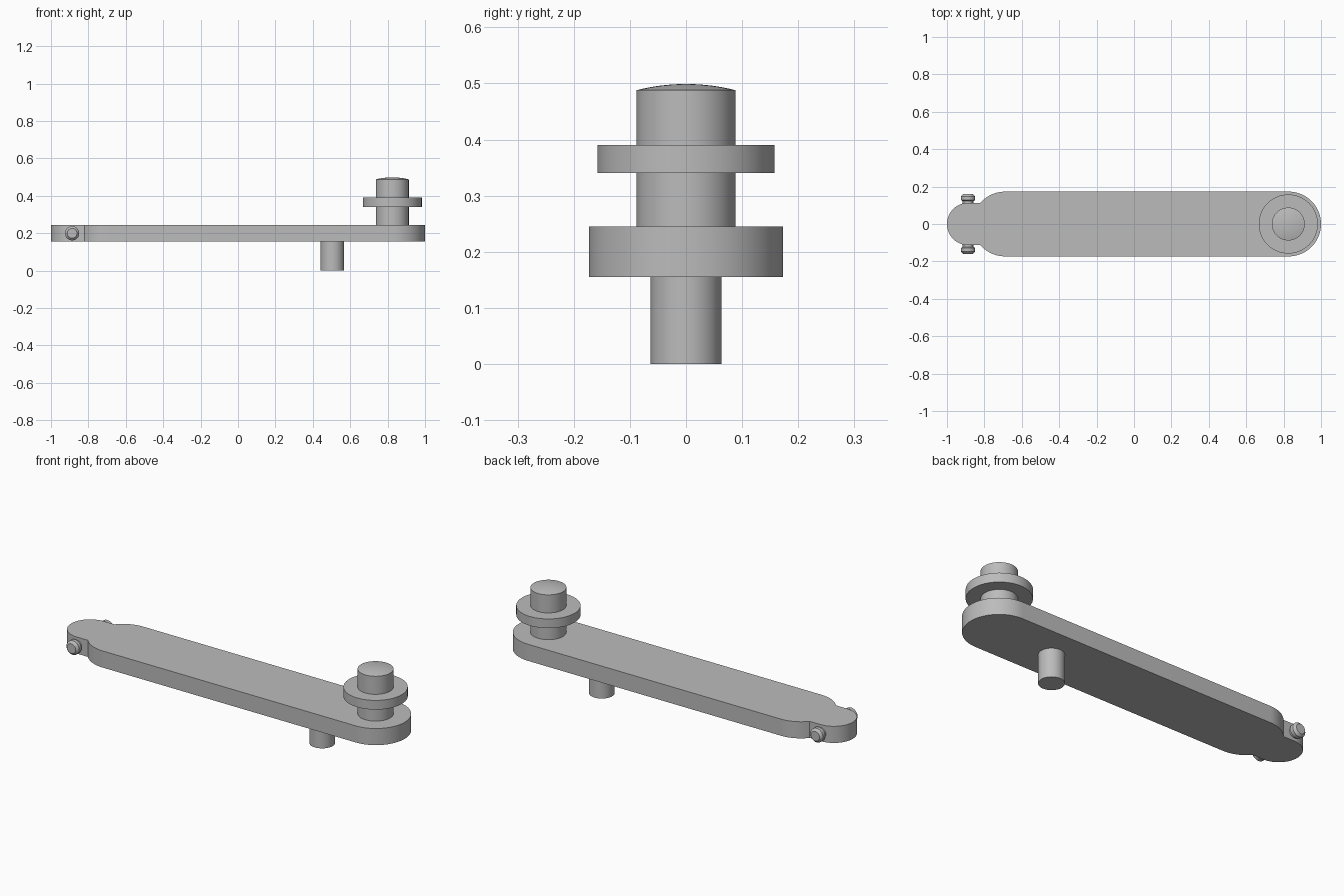
import bpy, bmesh
from math import pi, sin, cos, asin, radians
from mathutils import Matrix

cube = bpy.data.objects.get("Cube")
if cube:
    bpy.data.objects.remove(cube, do_unlink=True)

grey = bpy.data.materials.new("plain grey")
grey.use_nodes = True
colour = (0.5, 0.5, 0.5, 1)
grey.diffuse_color = colour
grey.node_tree.nodes["Principled BSDF"].inputs["Base Color"].default_value = colour


def finish(name, bm):
    bmesh.ops.recalc_face_normals(bm, faces=bm.faces)
    mesh = bpy.data.meshes.new(name)
    bm.to_mesh(mesh)
    bm.free()
    mesh.materials.append(grey)
    obj = bpy.data.objects.new(name, mesh)
    bpy.context.collection.objects.link(obj)
    bpy.ops.object.select_all(action="DESELECT")
    obj.select_set(True)
    bpy.context.view_layer.objects.active = obj
    bpy.ops.object.shade_smooth_by_angle(angle=radians(25))
    return obj


def lathe(name, profile, matrix, sides=64):
    """Closed solid turned from (radius, height) pairs about the local z axis."""
    bm = bmesh.new()
    rings = [[bm.verts.new((r * cos(2 * pi * i / sides), r * sin(2 * pi * i / sides), z))
              for i in range(sides)] for r, z in profile]
    for low, high in zip(rings, rings[1:]):
        for i in range(sides):
            j = (i + 1) % sides
            bm.faces.new((low[i], low[j], high[j], high[i]))
    bm.faces.new(rings[0])
    bm.faces.new(rings[-1])
    bm.transform(matrix)
    return finish(name, bm)


def arc(cx, r, start, end, steps):
    return [(cx + r * cos(start + (end - start) * i / steps),
             r * sin(start + (end - start) * i / steps)) for i in range(steps + 1)]


# Arm: rounded bar narrowing to a round tab at its left end
R, TAB, BOTTOM, TOP = 0.173, 0.113, 0.155, 0.245
shoulder = pi - asin(TAB / R)
outline = (arc(0.827, R, -pi / 2, pi / 2, 40)
           + arc(-0.69, R, pi / 2, shoulder, 16)
           + arc(-0.887, TAB, pi / 2, 3 * pi / 2, 40)
           + arc(-0.69, R, -shoulder, -pi / 2, 16))
bm = bmesh.new()
face = bm.faces.new([bm.verts.new((x, y, BOTTOM)) for x, y in outline])
ext = bmesh.ops.extrude_face_region(bm, geom=[face], use_keep_orig=True)
bmesh.ops.translate(bm, vec=(0, 0, TOP - BOTTOM),
                    verts=[v for v in ext["geom"] if isinstance(v, bmesh.types.BMVert)])
finish("arm", bm)

# Upper post with a shallow domed cap, and the flange around it
r = 0.088
dome = [(r * cos(a), 0.488 + 0.011 * sin(a))
        for a in (i * pi / 2 / 10 for i in range(10))]
dome = [(r * (1 - i / 8.05), 0.488 + 0.011 * (1 - (1 - i / 8) ** 2)) for i in range(9)]
at_post = Matrix.Translation((0.825, 0, 0))
lathe("post", [(r, TOP - 0.01)] + dome, at_post)
lathe("flange", [(0.158, 0.34), (0.158, 0.39)], at_post)

# Lower pin
lathe("lower_pin", [(0.063, 0), (0.063, BOTTOM + 0.01)], Matrix.Translation((0.505, 0, 0)))

# Side studs: neck with a wider chamfered head
stud = [(0.029, 0.09), (0.029, 0.122), (0.038, 0.128), (0.038, 0.148), (0.026, 0.16)]
for side, name in ((1, "back_stud"), (-1, "front_stud")):
    lathe(name, stud, Matrix.Translation((-0.887, 0, 0.2))
          @ Matrix.Rotation(-side * pi / 2, 4, "X"), 32)
